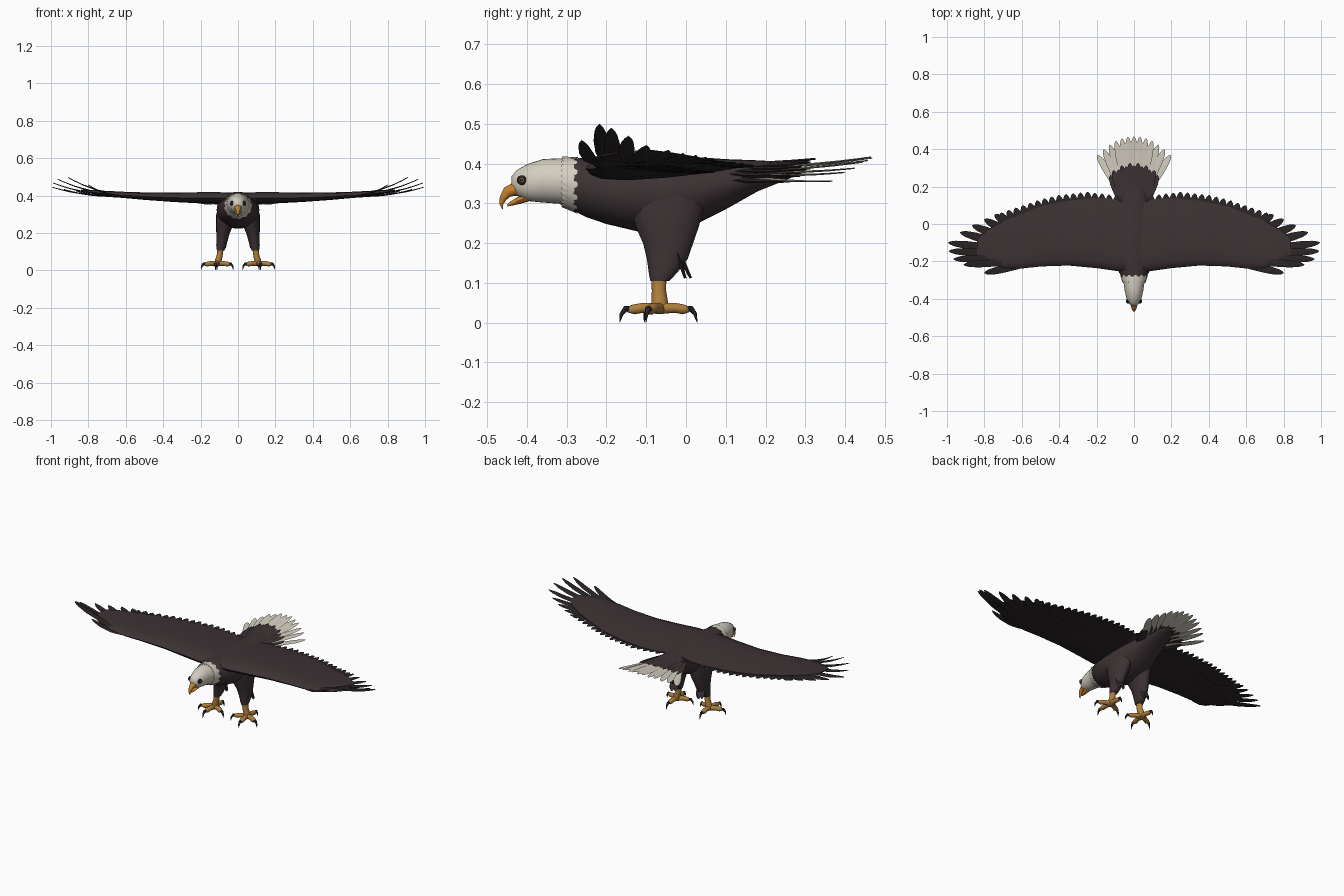
import bpy, bmesh, math
from mathutils import Vector as V

if "Cube" in bpy.data.objects:
    bpy.data.objects.remove(bpy.data.objects["Cube"])


def material(name, rgb):
    m = bpy.data.materials.new(name)
    m.diffuse_color = (*rgb, 1)
    m.use_nodes = True
    m.node_tree.nodes["Principled BSDF"].inputs["Base Color"].default_value = m.diffuse_color
    return m


BROWN = material("brown plumage", (0.046, 0.032, 0.034))
FLIGHT = material("dark flight feathers", (0.024, 0.019, 0.019))
WHITE = material("white plumage", (0.66, 0.62, 0.53))
ORANGE = material("beak orange", (0.56, 0.22, 0.03))
YELLOW = material("leg yellow", (0.42, 0.21, 0.045))
BLACK = material("talon black", (0.018, 0.016, 0.018))
X, Y, Z = V((1, 0, 0)), V((0, 1, 0)), V((0, 0, 1))


def tube(pts, side, n=12, axis=None):
    """Rings along a path; each point is x, y, z, half width, half height."""
    cs = [V(p[:3]) for p in pts]
    rings = []
    for i, p in enumerate(pts):
        d = axis or (cs[min(i + 1, len(cs) - 1)] - cs[max(i - 1, 0)]).normalized()
        u = (side - d * side.dot(d)).normalized()
        v = d.cross(u)
        rings.append([cs[i] + u * p[3] * math.cos(a) + v * p[4] * math.sin(a)
                      for a in (2 * math.pi * k / n for k in range(n))])
    return rings


def part(name, strips, mats, mirror=False, rule=None, angle=45):
    """Skin every strip of rings into one object."""
    bm = bmesh.new()
    for rings in strips:
        vs = [[bm.verts.new(c) for c in r] for r in rings]
        n = len(vs[0])
        for a, b in zip(vs, vs[1:]):
            for k in range(n):
                bm.faces.new((a[k], a[(k + 1) % n], b[(k + 1) % n], b[k]))
        bm.faces.new(vs[0])
        bm.faces.new(vs[-1])
    bmesh.ops.recalc_face_normals(bm, faces=bm.faces)
    bm.normal_update()
    if rule:
        for f in bm.faces:
            f.material_index = rule(f.calc_center_median(), f.normal)
    me = bpy.data.meshes.new(name)
    bm.to_mesh(me)
    bm.free()
    ob = bpy.data.objects.new(name, me)
    bpy.context.collection.objects.link(ob)
    for m in mats:
        me.materials.append(m)
    bpy.ops.object.select_all(action='DESELECT')
    ob.select_set(True)
    bpy.context.view_layer.objects.active = ob
    bpy.ops.object.shade_smooth_by_angle(angle=math.radians(angle))
    if mirror:
        ob.modifiers.new("mirror", 'MIRROR')
    return ob


def feather(base, tip, width, curl=0.0, thick=0.004, side=None):
    """Flat rounded blade; curl bends the end upwards."""
    b, t = V(base), V(tip)
    d = t - b
    pts = []
    for s, w in ((0, .5), (.25, .85), (.5, 1), (.75, .98), (.9, .72), (.97, .4), (1, .08)):
        c = b + d * s + Z * curl * (s * s - s)
        pts.append((*c, width * w, thick * (1.1 - s * .7)))
    return tube(pts, side or d.cross(Z).normalized(), 4)


def lerp(table, x):
    for a, b in zip(table, table[1:]):
        if x <= b[0]:
            f = (x - a[0]) / (b[0] - a[0])
            return [p + (q - p) * f for p, q in zip(a, b)]
    return list(table[-1])


# Body and head: y, top, bottom, half width
profile = [(-.438, .368, .335, .012), (-.426, .383, .32, .027), (-.40, .398, .306, .04),
           (-.36, .411, .302, .049), (-.32, .413, .299, .055), (-.287, .412, .284, .064),
           (-.25, .415, .265, .085), (-.20, .419, .248, .104), (-.12, .42, .229, .114),
           (-.05, .42, .223, .114), (.03, .416, .25, .104), (.10, .411, .285, .088),
           (.18, .408, .33, .075), (.25, .404, .358, .055), (.30, .40, .38, .03)]
body = [(0, y, (t + b) / 2, w, (t - b) / 2) for y, t, b, w in profile]
part("body_and_head", [tube(body, X, 28, Y)], [BROWN, WHITE],
     rule=lambda c, n: int(c.y < -.287), angle=60)

# Ragged lower edge of the white neck
ruff = []
for k in range(26):
    a = 2 * math.pi * k / 26
    ends = []
    for y in (-.312, -.272 - .008 * (k % 2)):
        _, t, b, w = lerp(profile, y)
        ends.append(V(((w + .002) * math.cos(a), y, (t + b) / 2 + ((t - b) / 2 + .002) * math.sin(a))))
    ruff.append(feather(*ends, .011, 0, .003, V((-math.sin(a), 0, math.cos(a)))))
part("neck_ruff", ruff, [WHITE])

# Hooked beak, upper and lower halves
part("upper_beak", [tube([(0, -.40, .336, .024, .019), (0, -.43, .336, .019, .018),
                          (0, -.449, .328, .014, .014), (0, -.460, .312, .009, .009),
                          (0, -.464, .298, .005, .005), (0, -.461, .285, .001, .001)], X, 14)], [ORANGE])
part("lower_beak", [tube([(0, -.39, .317, .022, .010), (0, -.42, .307, .015, .009),
                          (0, -.438, .300, .010, .006), (0, -.449, .294, .002, .002)], X, 12)], [ORANGE])

# Eyes as stacked discs
for name, r, x, m in (("eye_socket", .0125, .040, BLACK), ("eye_iris", .008, .0415, YELLOW),
                      ("eye_pupil", .0045, .0425, BLACK)):
    part(name, [tube([(.02, -.412, .358, r, r), (x - .003, -.413, .358, r, r),
                      (x, -.413, .358, r * .7, r * .7)], Y, 14)], [m], True)

# Wing panel: x, leading y, trailing y, mid z, thickness
stations = [(.02, -.255, .11, .388, .05), (.10, -.25, .13, .386, .06), (.20, -.236, .14, .386, .06),
            (.35, -.222, .125, .389, .05), (.50, -.227, .095, .395, .04), (.60, -.238, .055, .401, .034),
            (.70, -.237, .015, .410, .026), (.78, -.215, -.03, .418, .018), (.84, -.175, -.08, .425, .008)]
foil = [(0, 0), (.03, .5), (.10, .85), (.25, 1), (.5, .85), (.8, .5), (1, .1)]
loop = foil + [(c, -h) for c, h in reversed(foil[1:])]
panel = [[V((x, a + (b - a) * c, z + h * t / 2 + .008 * c)) for c, h in loop]
         for x, a, b, z, t in stations]
part("wing_panel", [panel], [BROWN, FLIGHT], True,
     lambda c, n: int(n.z < -.5 and c.x > .12), 50)

# Secondary flight feathers along the trailing edge
edge = [(.08, .15), (.25, .172), (.40, .155), (.50, .132), (.60, .098), (.70, .065), (.80, .025)]
blades, coverts = [], []
for i in range(17):
    bx = .09 + i * .034
    tx = bx + .005 + .0045 * i
    ty = lerp(edge, tx)[1]
    _, a, b, z, t = lerp(stations, bx)
    blades.append(feather((bx, a + .35 * (b - a), z), (tx, ty, z + .006 + .002 * (i % 2)), .026, 0, .005))
    coverts.append(feather((bx, a + .2 * (b - a), z - t * .3), (tx, ty - .1, z - .008), .026, 0, .004))
part("secondary_feathers", blades, [FLIGHT], True)
part("underwing_coverts", coverts, [FLIGHT], True)

# Spread primary feathers at the wing tip
tips = [(.745, .05, .415), (.80, .025, .42), (.865, -.008, .425), (.93, -.045, .433), (.993, -.10, .445),
        (.99, -.145, .468), (.965, -.188, .488), (.91, -.218, .498), (.80, -.262, .457)]
blades = []
for i, t in enumerate(tips):
    s = i / 8
    base = (.56 + .06 * math.sin(s * 3), -.08 - .135 * s, .402 + .004 * s)
    blades.append(feather(base, t, .024 - .005 * s, .05 + .05 * s, .005))
part("primary_feathers", blades, [FLIGHT], True)

# Fanned tail: white feathers with dark coverts above and below
white, dark = [], []
for i in range(13):
    t = (i - 6) / 6
    b = V((.05 * t, .14, .388 - .02 * t * t))
    e = V((.195 * t, .468 - .10 * t * t, .414 - .058 * t * t + .004 * (i % 2)))
    white.append(feather(b, e, .021, .02))
    c = b.lerp(e, .53 + .04 * (i % 2))
    for lift in (.008, -.007):
        dark.append(feather(b - Y * .06 + Z * lift, c + Z * lift, .021, .01, .006))
part("tail_feathers", white, [WHITE])
part("tail_coverts", dark, [BROWN])

# Feathered thighs with a tuft at the back
thigh = [(.055, -.05, .35, .05, .10), (.066, -.048, .29, .052, .095), (.072, -.047, .24, .046, .08),
         (.08, -.045, .20, .036, .064), (.085, -.047, .16, .030, .052), (.090, -.058, .125, .025, .036),
         (.093, -.066, .105, .020, .024)]
part("thighs", [tube(thigh, X, 18, -Z)], [BROWN], True, angle=60)
part("thigh_tufts", [feather((.085 + dx, -.03, .20), (.09 + dx, .012 - abs(dx), .112), .014, 0, .008, X)
                     for dx in (-.014, 0, .014)], [BROWN], True)

# Shanks, toes and talons
part("shanks", [tube([(.093, -.068, .13, .018, .019), (.098, -.068, .08, .016, .018),
                      (.106, -.066, .05, .018, .021), (.110, -.066, .028, .019, .022)], X, 12)],
     [YELLOW], True)
toes, talons = [], []
foot = V((.110, -.066, .036))
for ex, ey in ((.118, -.143), (.176, -.092), (.046, -.095), (.112, .004)):
    end = V((ex, ey, .033))
    d = end - foot
    d.z = 0
    d.normalize()
    side = d.cross(Z)
    mid = foot.lerp(end, .55) + Z * .003
    toes.append(tube([(*foot, .017, .015), (*mid, .013, .013), (*foot.lerp(end, .85), .014, .013),
                      (*(end + d * .004), .007, .007)], side, 10))
    talons.append(tube([(*(end - d * .006), .009, .009), (*(end + d * .009 + Z * .002), .008, .008),
                        (*(end + d * .019 - Z * .011), .005, .005),
                        (*(end + d * .024 - Z * .032), .0008, .0008)], side, 8))
part("toes", toes, [YELLOW], True)
part("talons", talons, [BLACK], True)
